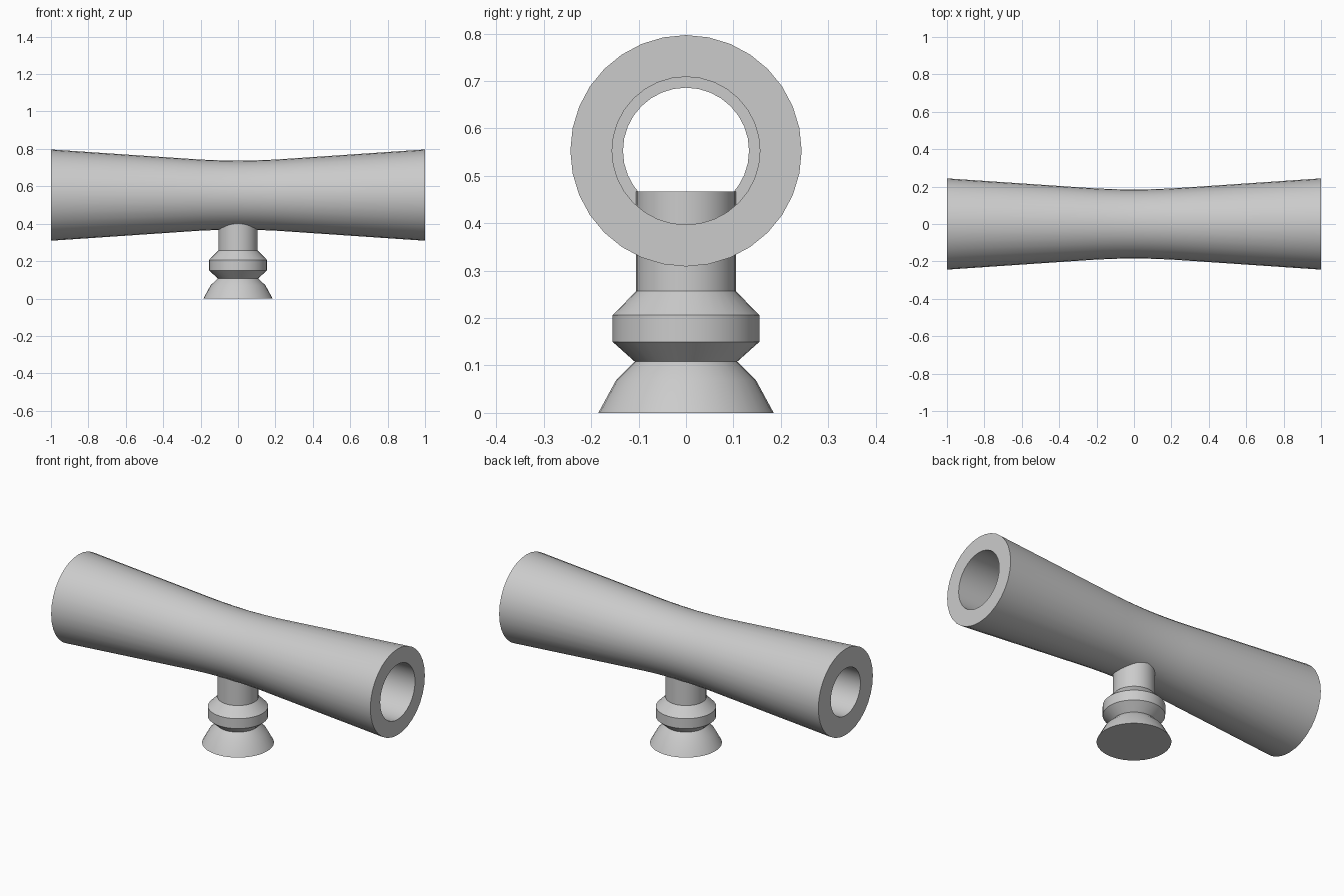
import bpy, bmesh, math

cube = bpy.data.objects.get("Cube")
if cube:
    bpy.data.objects.remove(cube, do_unlink=True)

grey = bpy.data.materials.new("light_grey")
grey.use_nodes = True
grey.diffuse_color = (0.6, 0.6, 0.6, 1)
grey.node_tree.nodes["Principled BSDF"].inputs["Base Color"].default_value = (0.6, 0.6, 0.6, 1)

SEGMENTS = 32


def lathe(name, profile):
    """Spin (radius, height) points around z into one smooth, sharp-edged part."""
    bm = bmesh.new()
    verts = [bm.verts.new((r, 0, z)) for r, z in profile]
    edges = [bm.edges.new(pair) for pair in zip(verts, verts[1:])]
    bmesh.ops.spin(bm, geom=verts + edges, cent=(0, 0, 0), axis=(0, 0, 1),
                   angle=math.tau, steps=SEGMENTS)
    bmesh.ops.remove_doubles(bm, verts=bm.verts, dist=1e-4)
    bmesh.ops.recalc_face_normals(bm, faces=bm.faces)
    mesh = bpy.data.meshes.new(name)
    bm.to_mesh(mesh)
    bm.free()
    mesh.materials.append(grey)
    obj = bpy.data.objects.new(name, mesh)
    bpy.context.collection.objects.link(obj)
    bpy.ops.object.select_all(action='DESELECT')
    obj.select_set(True)
    bpy.context.view_layer.objects.active = obj
    bpy.ops.object.shade_smooth_by_angle(angle=math.radians(30))
    return obj


# Flared tube: waisted outside, stepped bore inside
half = [(0.244, 1), (0.19, 0.2), (0.186, 0.1)]
outside = [(r, -x) for r, x in half] + [(0.184, 0)] + half[::-1]
bore = [(0.156, 1), (0.156, 0), (0.133, 0), (0.133, -1)]
tube = lathe("tube", outside + bore + outside[:1])
tube.rotation_euler.y = math.pi / 2
tube.location.z = 0.553

# Turned pedestal: flared foot, collar and stem reaching into the bore
lathe("pedestal", [(0, 0), (0.185, 0), (0.147, 0.07), (0.108, 0.108),
                   (0.155, 0.15), (0.155, 0.206), (0.105, 0.257),
                   (0.105, 0.467), (0, 0.467)])
